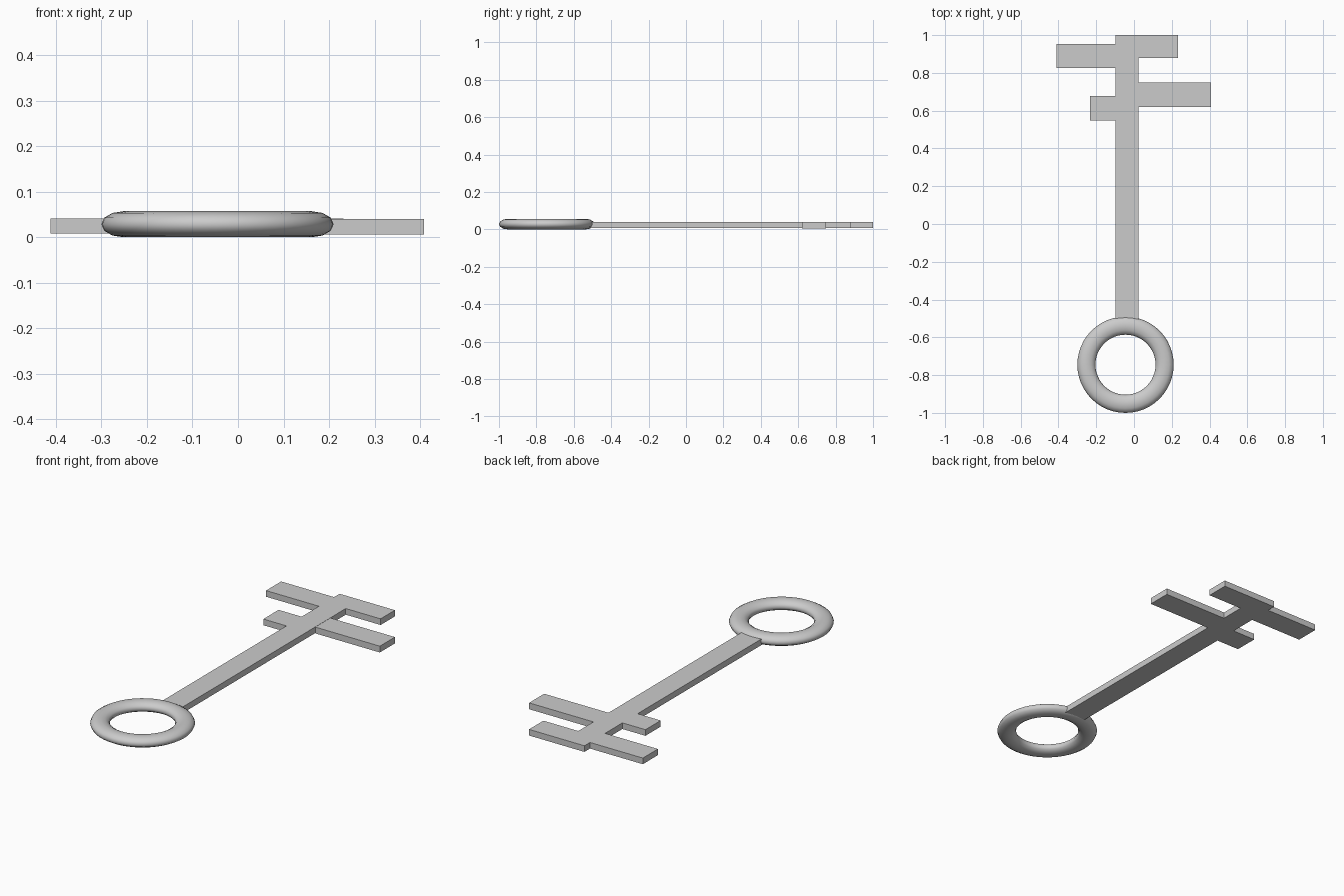
import bpy, bmesh
from math import cos, sin, tau

if "Cube" in bpy.data.objects:
    bpy.data.objects.remove(bpy.data.objects["Cube"])


def finish(name, bm):
    bmesh.ops.recalc_face_normals(bm, faces=bm.faces)
    mesh = bpy.data.meshes.new(name)
    bm.to_mesh(mesh)
    bm.free()
    obj = bpy.data.objects.new(name, mesh)
    bpy.context.collection.objects.link(obj)
    return obj


def box(name, x0, x1, y0, y1, z0=0.008, z1=0.041):
    bm = bmesh.new()
    bmesh.ops.create_cube(bm, size=1)
    for v in bm.verts:
        v.co.x = x0 if v.co.x < 0 else x1
        v.co.y = y0 if v.co.y < 0 else y1
        v.co.z = z0 if v.co.z < 0 else z1
    return finish(name, bm)


def flat_ring(name, centre, major, half_width, half_height, seg=48, sides=12):
    # torus with a flattened, elliptical cross-section
    bm = bmesh.new()
    rows = []
    for i in range(seg):
        a = tau * i / seg
        row = []
        for j in range(sides):
            b = tau * j / sides
            r = major + half_width * cos(b)
            row.append(bm.verts.new((centre[0] + r * cos(a), centre[1] + r * sin(a),
                                     centre[2] + half_height * sin(b))))
        rows.append(row)
    for i in range(seg):
        p, q = rows[i], rows[(i + 1) % seg]
        for j in range(sides):
            k = (j + 1) % sides
            bm.faces.new((p[j], q[j], q[k], p[k]))
    for f in bm.faces:
        f.smooth = True
    return finish(name, bm)


# Bow (handle ring)
flat_ring("bow_ring", (-0.045, -0.745, 0.0285), 0.207, 0.048, 0.0285)

# Shaft
L, R = -0.097, 0.025
box("shaft", L, R, -0.52, 1.0)

# Teeth, two on each side
box("tooth_left_long", -0.411, L, 0.825, 0.953)
box("tooth_left_short", -0.234, L, 0.549, 0.678)
box("tooth_right_short", R, 0.232, 0.878, 1.0)
box("tooth_right_long", R, 0.408, 0.62, 0.748, 0.006, 0.040)
